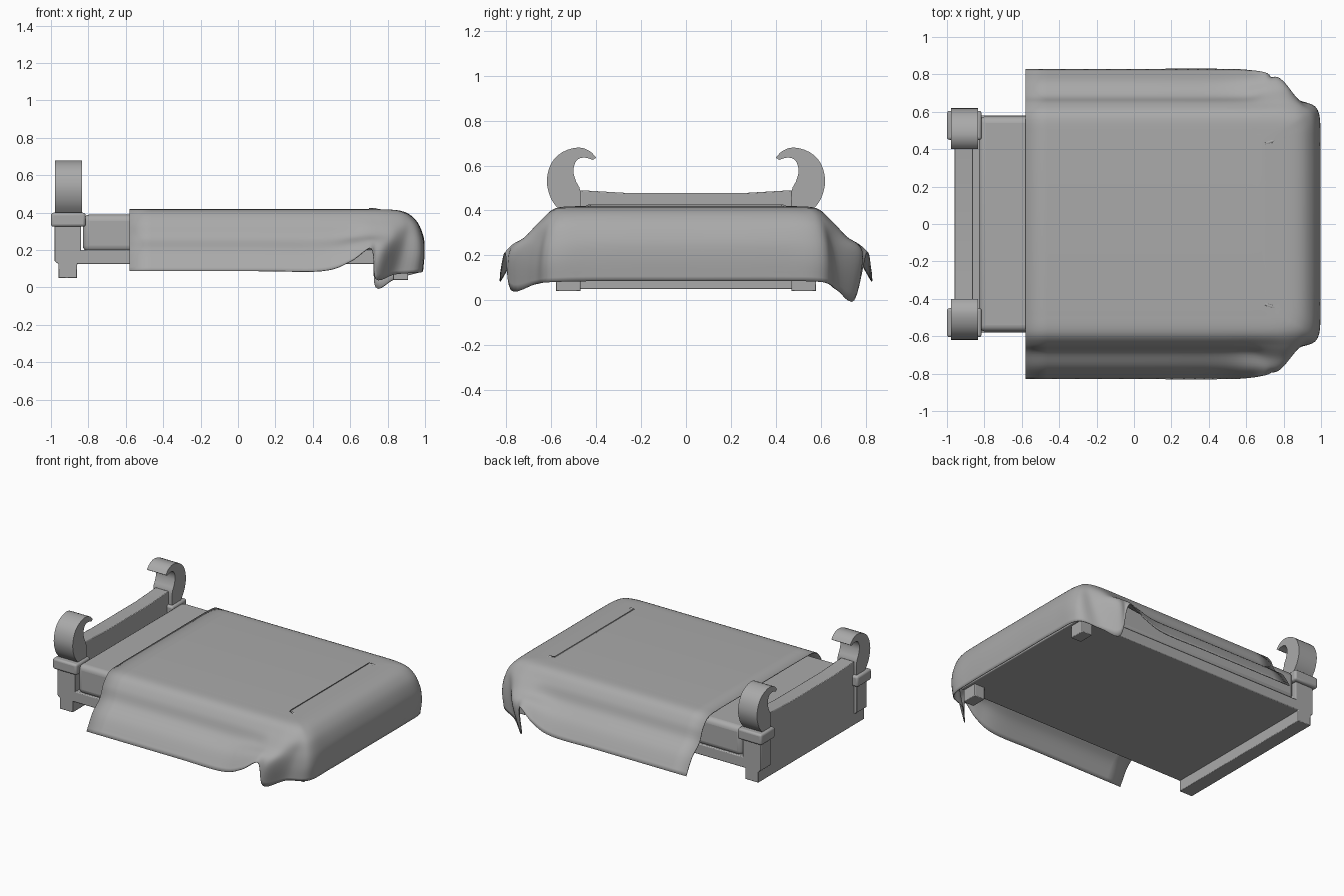
import bpy, bmesh, math
from mathutils import Vector

old = bpy.data.objects.get("Cube")
if old:
    bpy.data.objects.remove(old)

grey = bpy.data.materials.new("plain grey")
grey.use_nodes = True
colour = (0.4, 0.4, 0.4, 1)
grey.diffuse_color = colour
grey.node_tree.nodes["Principled BSDF"].inputs["Base Color"].default_value = colour


def finish(name, bm, bevel=0.0, segments=2, angle=35):
    bmesh.ops.recalc_face_normals(bm, faces=bm.faces)
    mesh = bpy.data.meshes.new(name)
    bm.to_mesh(mesh)
    bm.free()
    mesh.materials.append(grey)
    obj = bpy.data.objects.new(name, mesh)
    bpy.context.collection.objects.link(obj)
    if bevel:
        mod = obj.modifiers.new("rounded edges", "BEVEL")
        mod.width, mod.segments, mod.limit_method = bevel, segments, "ANGLE"
    bpy.ops.object.select_all(action="DESELECT")
    obj.select_set(True)
    bpy.context.view_layer.objects.active = obj
    bpy.ops.object.shade_smooth_by_angle(angle=math.radians(angle))
    return obj


def box(name, low, high, bevel=0.0, segments=2):
    bm = bmesh.new()
    bmesh.ops.create_cube(bm, size=1)
    for v in bm.verts:
        v.co = [(a + b) / 2 + c * (b - a) for a, b, c in zip(low, high, v.co)]
    return finish(name, bm, bevel, segments)


def prism(name, points, axis, start, end, bevel=0.0):
    """Extrude an outline along x (points are y, z) or y (points are x, z)."""
    bm = bmesh.new()
    place = lambda p, d: (d, *p) if axis == "x" else (p[0], d, p[1])
    face = bm.faces.new([bm.verts.new(place(p, start)) for p in points])
    grown = bmesh.ops.extrude_face_region(bm, geom=[face])["geom"]
    shift = Vector(place((0, 0), end - start))
    bmesh.ops.translate(bm, vec=shift, verts=[g for g in grown if isinstance(g, bmesh.types.BMVert)])
    return finish(name, bm, bevel)


def spline(points, steps):
    """Smooth curve through the points."""
    ends = [points[0] * 2 - points[1], *points, points[-1] * 2 - points[-2]]
    out = []
    for a, b, c, d in zip(ends, ends[1:], ends[2:], ends[3:]):
        for i in range(steps):
            t = i / steps
            out.append(b + (c - a) * t / 2 + (a - b * 2.5 + c * 2 - d / 2) * t * t
                       + (b * 3 - a - c * 3 + d) * t ** 3 / 2)
    return out + [points[-1]]


# Base, mattress and foot legs
box("bed_base", (-0.9, -0.58, 0.125), (0.93, 0.58, 0.2), 0.006)
box("mattress", (-0.83, -0.575, 0.19), (0.9, 0.575, 0.39), 0.035, 4)

# Headboard with a slightly dipped top
prism("headboard",
      [(-0.575, 0.05), (0.575, 0.05), (0.575, 0.35), (0.47, 0.35), (0.47, 0.49),
       (0.25, 0.477), (-0.25, 0.477), (-0.47, 0.49), (-0.47, 0.35), (-0.575, 0.35)],
      "x", -0.96, -0.86, 0.004)

# Hooked horn outline, from the collar round the outside to the tip and back
outer = [(.555, .39), (.6, .45), (.62, .53), (.6, .61), (.55, .66), (.48, .68), (.43, .665), (.4, .635)]
inner = [(.415, .625), (.45, .635), (.485, .625), (.502, .58), (.49, .53), (.47, .485), (.47, .39)]
horn = [p for part in (outer, inner) for p in spline([Vector(q) for q in part], 3)]
post = [(-.96, .05), (-.86, .05), (-.86, .125), (-.84, .14), (-.84, .34), (-.98, .34), (-.98, .14), (-.96, .125)]

for side, label in ((1, "left"), (-1, "right")):
    low, high = sorted((side * 0.47, side * 0.58))
    box(label + "_foot_leg", (0.83, low, 0.04), (0.91, high, 0.14), 0.004)
    prism(label + "_head_post", post, "y", low, high, 0.004)
    low, high = sorted((side * 0.45, side * 0.605))
    box(label + "_post_collar", (-1, low, 0.325), (-0.815, high, 0.4), 0.014, 3)
    prism(label + "_horn", [(p.x * side, p.y) for p in horn], "x", -0.978, -0.833)

# Blanket: sections from the flat top down to the hem
side_fall = [(.45, .42), (.58, .41), (.645, .35), (.685, .265), (.765, .195), (.83, .09)]
foot_fall = [(.7, .42), (.87, .41), (.95, .36), (.99, .275), (.997, .19), (.988, .085)]
corner_falls = [
    [(.58, .45, .42), (.6, .58, .41), (.61, .645, .35), (.62, .69, .275), (.62, .77, .23), (.6, .825, .14)],
    [(.63, .45, .42), (.7, .58, .41), (.72, .65, .35), (.72, .71, .285), (.72, .77, .25), (.715, .805, .21)],
    [(.68, .45, .42), (.79, .575, .41), (.82, .65, .35), (.82, .71, .28), (.78, .78, .2), (.738, .75, 0)],
    [(.69, .44, .42), (.85, .555, .41), (.9, .62, .35), (.895, .65, .265), (.87, .67, .17), (.84, .675, .045)],
    [(.7, .42, .42), (.865, .51, .41), (.945, .56, .355), (.975, .595, .27), (.982, .61, .18), (.97, .61, .08)]]


def half_sections(side):
    falls = [[Vector((x, y, z)) for y, z in side_fall] for x in (-0.58, 0.1, 0.45)]
    falls += [[Vector(p) for p in fall] for fall in corner_falls]
    falls += [[Vector((x, y, z)) for x, z in foot_fall] for y in (0.4, 0)]
    if side < 0:
        # One corner hangs a little higher and wider
        falls[5][-1] += Vector((0, 0.03, 0.045))
        falls[6][-1].z += 0.025
    rows = [spline(list(row), 6) for row in zip(*falls)]
    columns = [spline(list(col), 5) for col in zip(*rows)]
    return [[Vector((p.x, p.y * side, min(p.z, 0.42))) for p in col] for col in columns]


columns = half_sections(1) + half_sections(-1)[-2::-1]
bm = bmesh.new()
grid = [[bm.verts.new(p) for p in col] for col in columns]
for a, b in zip(grid, grid[1:]):
    for i in range(len(a) - 1):
        bm.faces.new((a[i], b[i], b[i + 1], a[i + 1]))
# Flat top: strips joining the two mirrored halves
half = len(grid) // 2
for i in range(half - 1):
    bm.faces.new((grid[i][0], grid[i + 1][0], grid[-2 - i][0], grid[-1 - i][0]))
bm.faces.new((grid[half - 1][0], grid[half][0], grid[half + 1][0]))
blanket = finish("blanket", bm, angle=60)
cloth = blanket.modifiers.new("cloth thickness", "SOLIDIFY")
cloth.thickness, cloth.offset = 0.006, -1
